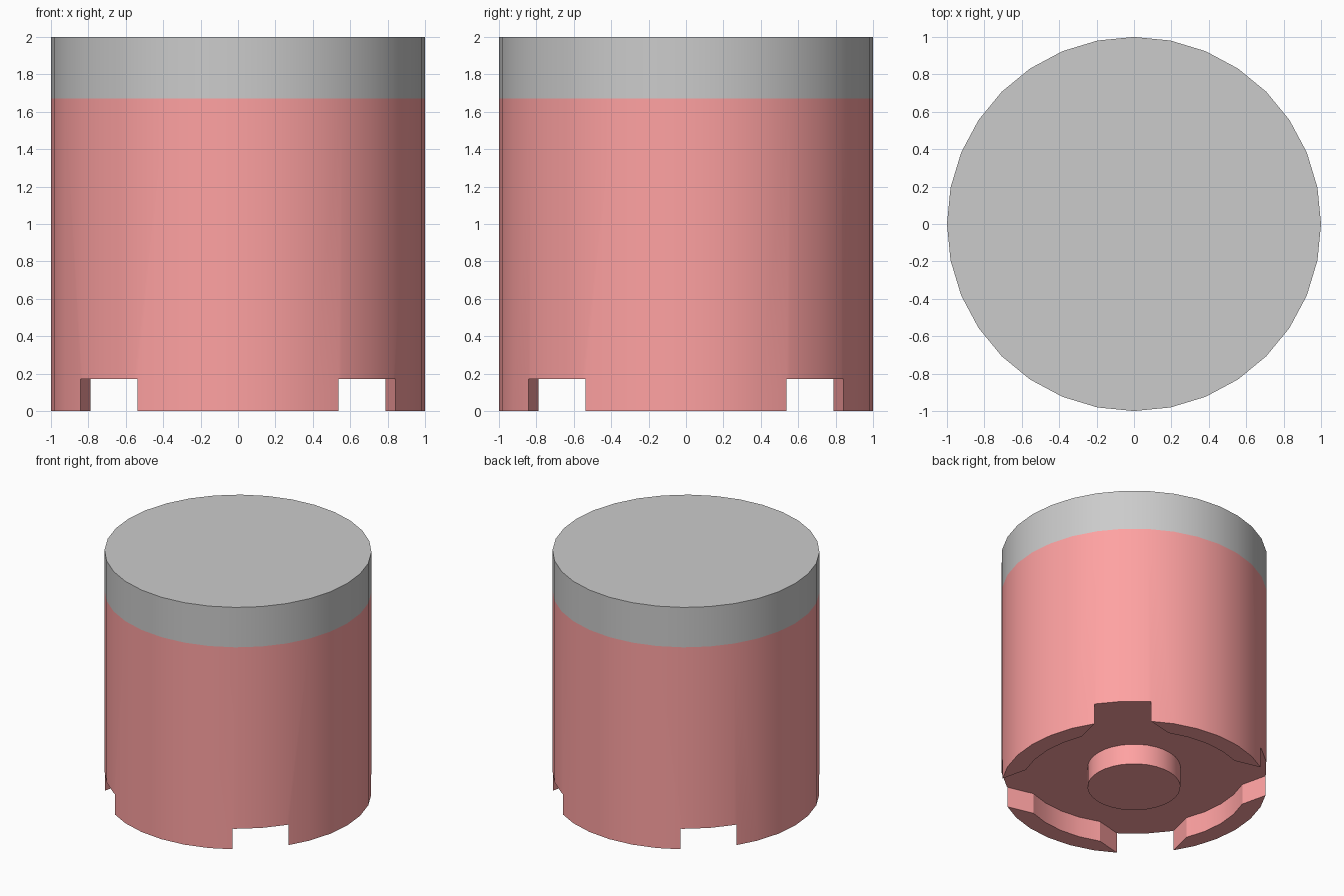
import bpy
import bmesh
from math import cos, sin, pi, radians

if "Cube" in bpy.data.objects:
    bpy.data.objects.remove(bpy.data.objects["Cube"])

SPLIT = 1.67      # seam between body and lid
RECESS = 0.17     # depth of the hollow underneath
INNER_R = 0.855   # inside radius of the rim


def circle(radius, sides=32):
    return [(radius * cos(2 * pi * i / sides), radius * sin(2 * pi * i / sides))
            for i in range(sides)]


def prism(name, outline, z0, z1):
    """Closed solid made by extruding a flat outline from z0 to z1."""
    bm = bmesh.new()
    low = [bm.verts.new((x, y, z0)) for x, y in outline]
    high = [bm.verts.new((x, y, z1)) for x, y in outline]
    bm.faces.new(low[::-1])
    bm.faces.new(high)
    n = len(outline)
    for i in range(n):
        j = (i + 1) % n
        bm.faces.new((low[i], low[j], high[j], high[i]))
    mesh = bpy.data.meshes.new(name)
    bm.to_mesh(mesh)
    bm.free()
    obj = bpy.data.objects.new(name, mesh)
    bpy.context.collection.objects.link(obj)
    return obj


def activate(obj):
    bpy.ops.object.select_all(action='DESELECT')
    obj.select_set(True)
    bpy.context.view_layer.objects.active = obj


pink = bpy.data.materials.new("pink")
pink.diffuse_color = (1.0, 0.36, 0.36, 1.0)
pink.use_nodes = True
pink.node_tree.nodes["Principled BSDF"].inputs["Base Color"].default_value = pink.diffuse_color

# Main parts
body = prism("body", circle(1.0), 0, SPLIT)
lid = prism("lid", circle(1.0), SPLIT, 2.0)
boss = prism("bottom_boss", circle(0.35), 0, RECESS)
for part in (body, boss):
    part.data.materials.append(pink)

# Hollow under the body: four inner arcs joined by flared diagonal notches
quarter = [(INNER_R * cos(radians(a)), INNER_R * sin(radians(a)))
           for a in (-22.5, -11.25, 0, 11.25, 22.5)]
quarter += [(0.855, 0.597), (0.597, 0.855)]
outline = []
for k in range(4):
    c, s = round(cos(k * pi / 2)), round(sin(k * pi / 2))
    outline += [(c * x - s * y, s * x + c * y) for x, y in quarter]
cutter = prism("recess_cutter", outline, -0.2, RECESS)
cutter.hide_render = True

# Cut the hollow, then drop the cutter
activate(body)
cut = body.modifiers.new("recess", 'BOOLEAN')
cut.operation = 'DIFFERENCE'
cut.solver = 'EXACT'
cut.object = cutter
bpy.ops.object.modifier_apply(modifier=cut.name)
bpy.data.objects.remove(cutter)

# Smooth round sides, crisp rims
for part in (body, lid, boss):
    activate(part)
    bpy.ops.object.shade_smooth_by_angle(angle=radians(30))
